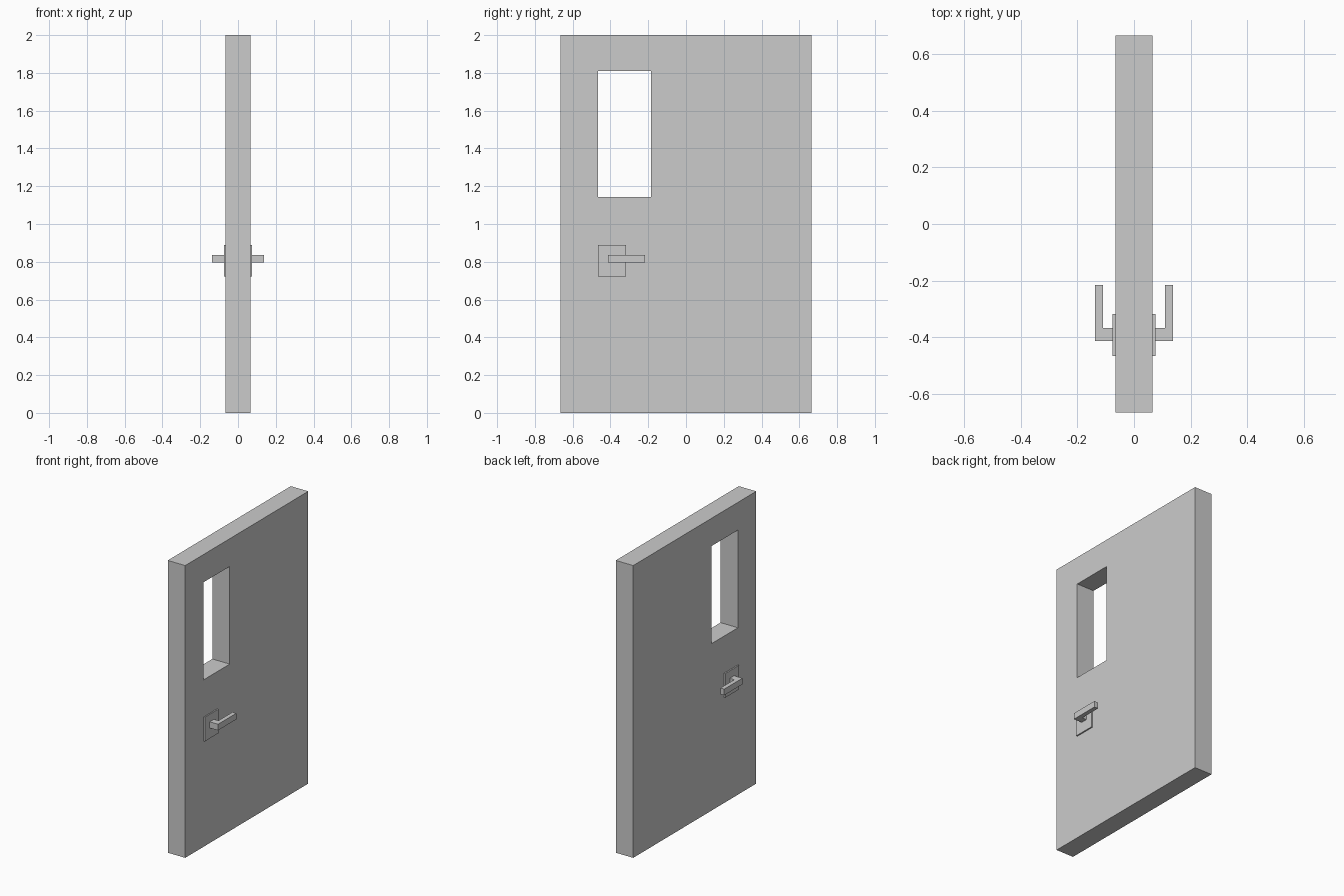
import bpy, bmesh

if "Cube" in bpy.data.objects:
    bpy.data.objects.remove(bpy.data.objects["Cube"])


def make_object(name, bm):
    bmesh.ops.recalc_face_normals(bm, faces=bm.faces)
    mesh = bpy.data.meshes.new(name)
    bm.to_mesh(mesh)
    bm.free()
    obj = bpy.data.objects.new(name, mesh)
    bpy.context.collection.objects.link(obj)
    return obj


def prism(name, profile, z0, z1):
    """Extrude an xy outline from z0 up to z1."""
    bm = bmesh.new()
    face = bm.faces.new([bm.verts.new((x, y, z0)) for x, y in profile])
    ext = bmesh.ops.extrude_face_region(bm, geom=[face])
    top = [v for v in ext["geom"] if isinstance(v, bmesh.types.BMVert)]
    bmesh.ops.translate(bm, verts=top, vec=(0, 0, z1 - z0))
    return make_object(name, bm)


def box(name, x0, x1, y0, y1, z0, z1):
    return prism(name, [(x0, y0), (x1, y0), (x1, y1), (x0, y1)], z0, z1)


def mirror_x(obj):
    obj.modifiers.new("both_sides", 'MIRROR').use_axis[0] = True


T = 0.066  # half thickness of the door

# Door slab with window opening
door = box("door_panel", -T, T, -0.665, 0.665, 0, 2)
cutter = box("window_cutter", -0.2, 0.2, -0.467, -0.184, 1.142, 1.81)
cutter.hide_render = True
cutter.hide_viewport = True
cut = door.modifiers.new("window", 'BOOLEAN')
cut.operation = 'DIFFERENCE'
cut.solver = 'EXACT'
cut.object = cutter

# Lock plates on both faces
mirror_x(box("lock_plate", T, 0.075, -0.466, -0.318, 0.723, 0.888))

# L-shaped lever handles on both faces
lever = [(0.075, -0.413), (0.138, -0.413), (0.138, -0.216),
         (0.109, -0.216), (0.109, -0.367), (0.075, -0.367)]
mirror_x(prism("lever_handle", lever, 0.795, 0.837))
